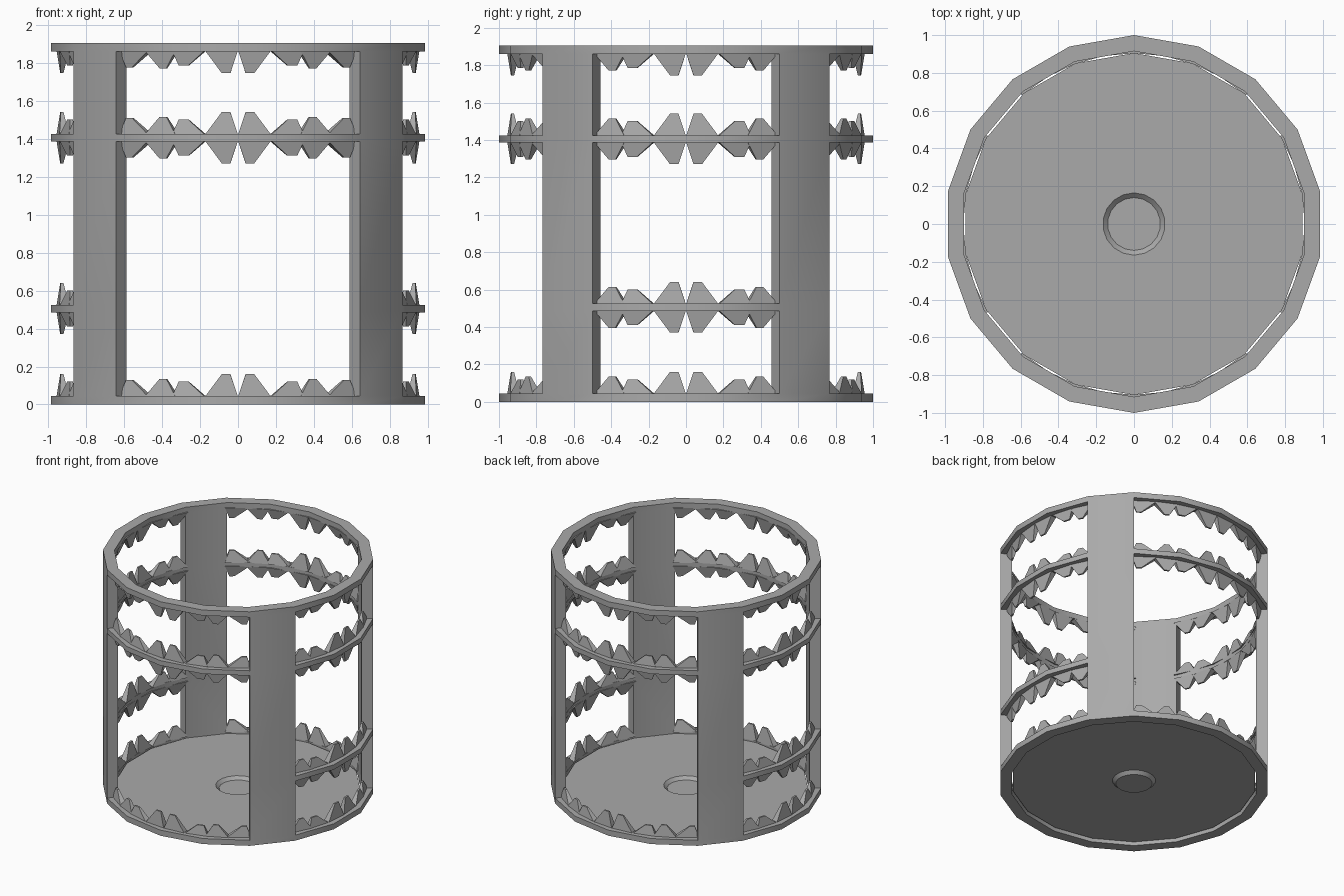
import bpy, bmesh, math
from mathutils import Vector

if "Cube" in bpy.data.objects:
    bpy.data.objects.remove(bpy.data.objects["Cube"])

SIDES = 18
STEP = 360 / SIDES
OUTER, INNER, PLATE_R, TEETH_R = 1.0, 0.915, 0.905, 0.93
LEVELS = [0, 0.045, 0.485, 0.525, 1.385, 1.425, 1.86, 1.905]

grey = bpy.data.materials.new("plain grey")
grey.use_nodes = True
colour = (0.4, 0.4, 0.4, 1)
grey.diffuse_color = colour
grey.node_tree.nodes["Principled BSDF"].inputs["Base Color"].default_value = colour


def finish(name, bm, smooth):
    bmesh.ops.recalc_face_normals(bm, faces=bm.faces)
    mesh = bpy.data.meshes.new(name)
    bm.to_mesh(mesh)
    bm.free()
    mesh.materials.append(grey)
    obj = bpy.data.objects.new(name, mesh)
    bpy.context.collection.objects.link(obj)
    if smooth:
        bpy.ops.object.select_all(action="DESELECT")
        obj.select_set(True)
        bpy.context.view_layer.objects.active = obj
        bpy.ops.object.shade_smooth_by_angle(angle=math.radians(30))
    return obj


def polar(radius, degrees, z):
    a = math.radians(degrees)
    return Vector((radius * math.cos(a), radius * math.sin(a), z))


# Cage: hoops, half-height side bars and four posts as one wall with openings
def is_solid(side, level):
    if not 0 <= level < len(LEVELS) - 1:
        return False
    mid = math.radians((side + 1) * STEP)
    across, along = abs(math.cos(mid)), abs(math.sin(mid))
    if abs(across - math.cos(math.radians(40))) < 0.01:
        return True                     # post
    if level in (0, 4, 6):
        return True                     # full hoop
    return level == 2 and across > along  # side bar


def build_cage():
    bm = bmesh.new()
    verts = {}

    def v(side, level, outer):
        key = (side % SIDES, level, outer)
        if key not in verts:
            angle = (side + 0.5) * STEP
            verts[key] = bm.verts.new(polar(OUTER if outer else INNER, angle, LEVELS[level]))
        return verts[key]

    def wall(*corners):
        bm.faces.new([v(*c) for c in corners])

    for s in range(SIDES):
        for k in range(len(LEVELS) - 1):
            if not is_solid(s, k):
                continue
            for o in (True, False):
                wall((s, k, o), (s + 1, k, o), (s + 1, k + 1, o), (s, k + 1, o))
            for dk, lev in ((-1, k), (1, k + 1)):
                if not is_solid(s, k + dk):
                    wall((s, lev, True), (s + 1, lev, True), (s + 1, lev, False), (s, lev, False))
            for ds, col in ((-1, s), (1, s + 1)):
                if not is_solid((s + ds) % SIDES, k):
                    wall((col, k, True), (col, k + 1, True), (col, k + 1, False), (col, k, False))
    finish("cage", bm, True)


# Floor plate with a pressed round dimple
def build_floor():
    bm = bmesh.new()
    profile = [(PLATE_R, 0.025), (PLATE_R, 0.03), (0.165, 0.03), (0.14, 0.006),
               (0.135, 0), (0.16, 0.025)]
    rings = [[bm.verts.new(polar(r, (i + 0.5) * STEP, z)) for i in range(SIDES)]
             for r, z in profile]
    for a, b in ((0, 1), (1, 2), (2, 3), (4, 5), (5, 0)):
        for i in range(SIDES):
            j = (i + 1) % SIDES
            bm.faces.new((rings[a][i], rings[a][j], rings[b][j], rings[b][i]))
    bm.faces.new(rings[3])
    bm.faces.new(rings[4])
    finish("floor_plate", bm, True)


# Jagged teeth: base start, base end, tip start, tip end, height
TEETH = [(0.0, 0.17, 0.04, 0.085, 0.115),
         (0.17, 0.34, 0.26, 0.31, 0.075),
         (0.32, 0.48, 0.375, 0.41, 0.09),
         (0.46, 0.61, 0.555, 0.585, 0.085)]


def build_teeth(name, facing, count, z, up):
    bm = bmesh.new()
    for mirror in (-1, 1):
        for b0, b1, t0, t1, h in TEETH[:count]:
            def ring(lo, hi, height, half):
                out = []
                for pos, dr in ((lo, -half), (hi, -half), (hi, half), (lo, half)):
                    angle = facing + mirror * math.degrees(math.asin(pos / TEETH_R))
                    out.append(bm.verts.new(polar(TEETH_R + dr, angle, z + up * height)))
                return out
            base, tip = ring(b0, b1, -0.005, 0.026), ring(t0, t1, h, 0.007)
            bm.faces.new(base)
            bm.faces.new(tip)
            for i in range(4):
                j = (i + 1) % 4
                bm.faces.new((base[i], base[j], tip[j], tip[i]))
    finish(name, bm, False)


build_cage()
build_floor()
ROWS = [("bottom", 1, 1), ("middle_under", 4, -1), ("middle_over", 5, 1), ("top", 6, -1)]
SIDE_ROWS = [("bar_under", 2, -1), ("bar_over", 3, 1)]
for side, facing, count, rows in (("front", 270, 4, ROWS), ("back", 90, 4, ROWS),
                                  ("left", 0, 3, ROWS + SIDE_ROWS),
                                  ("right", 180, 3, ROWS + SIDE_ROWS)):
    for row, level, up in rows:
        build_teeth(f"{side}_{row}_teeth", facing, count, LEVELS[level], up)
